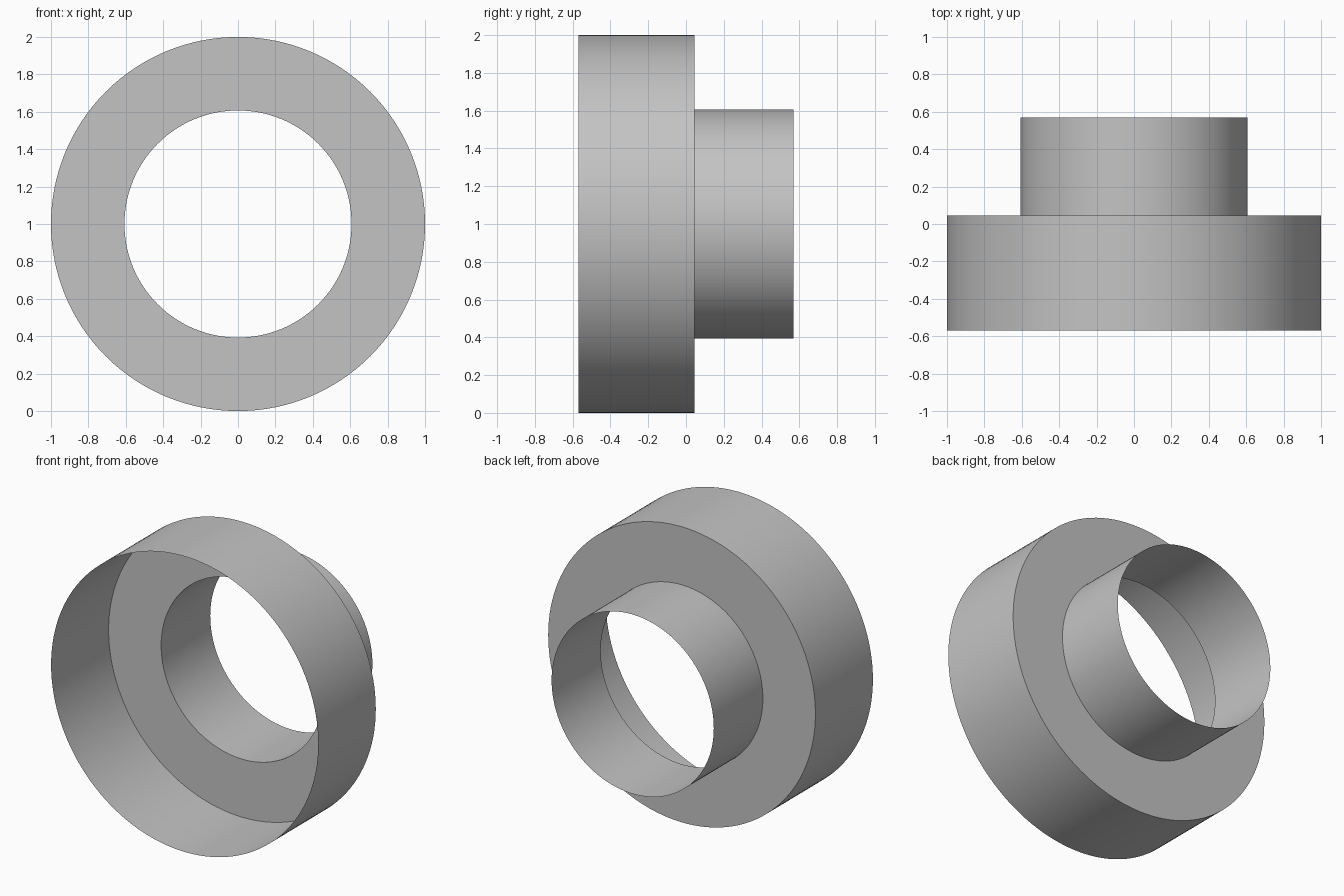
import bpy, bmesh, math

if "Cube" in bpy.data.objects:
    bpy.data.objects.remove(bpy.data.objects["Cube"])

SEGMENTS = 128
Z_CENTRE = 1.0

grey = bpy.data.materials.new("light_grey")
grey.diffuse_color = (0.55, 0.55, 0.55, 1.0)
grey.use_nodes = True
grey.node_tree.nodes["Principled BSDF"].inputs["Base Color"].default_value = grey.diffuse_color

# Open stepped sleeve: wide collar, flat shoulder, narrow neck (radius, y)
profile = [(1.0, -0.57), (1.0, 0.045), (0.607, 0.045), (0.607, 0.57)]

bm = bmesh.new()
rings = []
for r, y in profile:
    ring = []
    for i in range(SEGMENTS):
        a = 2 * math.pi * i / SEGMENTS
        ring.append(bm.verts.new((r * math.cos(a), y, Z_CENTRE + r * math.sin(a))))
    rings.append(ring)

# Skin neighbouring rings with outward-facing quads
for a, b in zip(rings, rings[1:]):
    for i in range(SEGMENTS):
        j = (i + 1) % SEGMENTS
        bm.faces.new((a[i], b[i], b[j], a[j]))

mesh = bpy.data.meshes.new("stepped_sleeve")
bm.to_mesh(mesh)
bm.free()
mesh.materials.append(grey)
sleeve = bpy.data.objects.new("stepped_sleeve", mesh)
bpy.context.collection.objects.link(sleeve)

# Smooth walls, crisp step edges
bpy.context.view_layer.objects.active = sleeve
sleeve.select_set(True)
bpy.ops.object.shade_smooth_by_angle(angle=math.radians(30))
